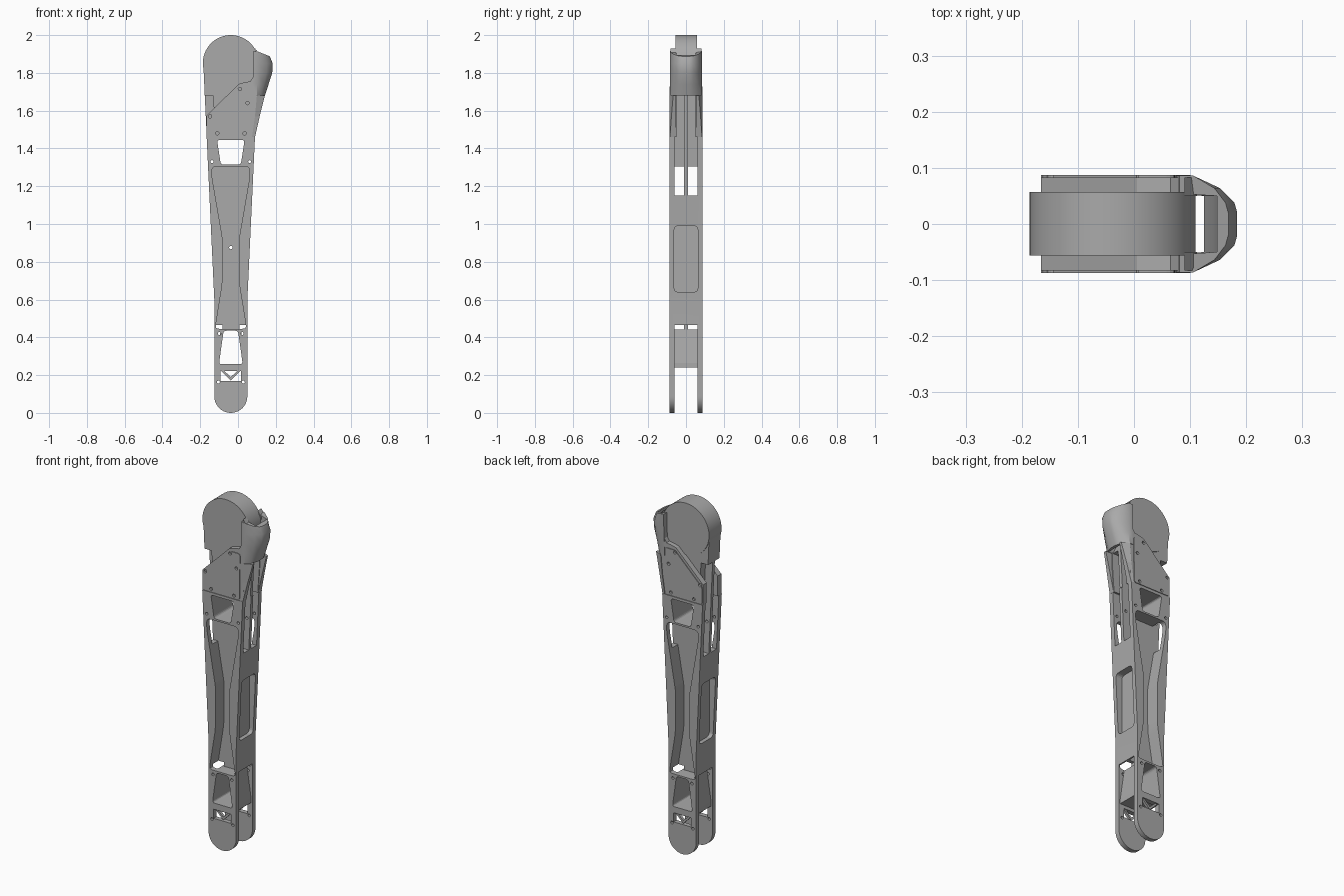
import bpy, bmesh, math
from mathutils import Vector

if "Cube" in bpy.data.objects:
    bpy.data.objects.remove(bpy.data.objects["Cube"], do_unlink=True)

grey = bpy.data.materials.new("metal_grey")
grey.use_nodes = True
grey.diffuse_color = (0.4, 0.4, 0.4, 1)
grey.node_tree.nodes["Principled BSDF"].inputs["Base Color"].default_value = (0.4, 0.4, 0.4, 1)

CX = -0.038          # centre line of the leg
TOP = 1.46           # top of the tapered beam


def loft(name, rings):
    """Closed solid through rings with equal point counts."""
    bm = bmesh.new()
    rows = [[bm.verts.new(p) for p in ring] for ring in rings]
    n = len(rows[0])
    for a, b in zip(rows, rows[1:]):
        for i in range(n):
            j = (i + 1) % n
            bm.faces.new((a[i], a[j], b[j], b[i]))
    bm.faces.new(rows[0])
    bm.faces.new(rows[-1])
    bmesh.ops.recalc_face_normals(bm, faces=bm.faces)
    mesh = bpy.data.meshes.new(name)
    bm.to_mesh(mesh)
    bm.free()
    mesh.materials.append(grey)
    obj = bpy.data.objects.new(name, mesh)
    bpy.context.collection.objects.link(obj)
    return obj


def prism(name, pts, y0, y1):
    """Front outline (x, z) extruded along y."""
    return loft(name, [[(x, y, z) for x, z in pts] for y in (y0, y1)])


def box(name, x0, x1, y0, y1, z0, z1):
    return prism(name, [(x0, z0), (x1, z0), (x1, z1), (x0, z1)], y0, y1)


def sym(rows):
    """Outline mirrored about the centre line from (half width, z) rows."""
    return [(CX + w, z) for w, z in rows] + [(CX - w, z) for w, z in reversed(rows)]


def rounded(pts, r, steps=4):
    """Round every corner of an outline."""
    out = []
    for i, p in enumerate(pts):
        p, a, b = Vector(p), Vector(pts[i - 1]), Vector(pts[(i + 1) % len(pts)])
        a = p + (a - p).normalized() * min(r, (a - p).length * 0.45)
        b = p + (b - p).normalized() * min(r, (b - p).length * 0.45)
        for k in range(steps + 1):
            t = k / steps
            out.append(tuple(a * (1 - t) ** 2 + p * 2 * t * (1 - t) + b * t * t))
    return out


def disc(name, x, z, r, y0, y1, n=12):
    turn = [2 * math.pi * i / n for i in range(n)]
    return prism(name, [(x + r * math.cos(t), z + r * math.sin(t)) for t in turn], y0, y1)


def cut(obj, cutters):
    for c in cutters:
        m = obj.modifiers.new("cut", "BOOLEAN")
        m.operation, m.solver, m.object = "DIFFERENCE", "EXACT", c
        c.hide_render = True
        c.hide_viewport = True
        c.display_type = "WIRE"


def half_width(z):
    return 0.0875 + 0.047 * max(0, z - 0.6)


# Beam outline: round foot, parallel shank, widening top
arc = [(0.0875 * math.sin(t), 0.0875 - 0.0875 * math.cos(t))
       for t in [math.pi / 2 * k / 10 for k in range(1, 11)]]
beam = prism("leg_beam", sym([(0.001, 0)] + arc + [(0.0875, 0.6), (half_width(TOP), TOP)]), -0.087, 0.087)

cutters = [box("foot_gap_cutter", -0.3, 0.3, -0.06, 0.06, -0.1, 0.465)]
pocket = rounded(sym([(0.08, 0.445), (0.079, 0.47), (0.045, 0.68), (0.043, 0.92), (0.1, 1.25), (0.1, 1.305)]), 0.025)
grooves = []
for s in (-1, 1):
    cutters.append(prism("web_pocket_cutter", pocket, s * 0.01, s * 0.2))
    # Long slots either side of the web, on both narrow faces
    for t in (-1, 1):
        rows = [(half_width(1.15) - 0.045, 1.15), (0.3, 1.15), (0.3, 1.68), (half_width(1.68) - 0.045, 1.68)]
        grooves.append(prism("edge_slot_cutter", [(CX + s * w, z) for w, z in rows], t * 0.01, t * 0.06))
    # Recessed panel on each narrow face
    panel = rounded([(-0.063, 0.64), (0.063, 0.64), (0.063, 0.99), (-0.063, 0.99)], 0.025)
    cutters.append(loft("side_panel_cutter", [[(CX + s * w, y, z) for y, z in panel] for w in (0.066, 0.3)]))

upper_window = rounded(sym([(0.053, 1.315), (0.073, 1.445)]), 0.015)
lower_window = rounded(sym([(0.063, 0.258), (0.038, 0.435)]), 0.015)
foot_window = sym([(0.055, 0.17), (0.055, 0.222)])
cutters += [prism("window_cutter", w, -0.2, 0.2) for w in (upper_window, lower_window, foot_window)]
for w, z in [(0.1, 1.33), (0.06, 0.42), (0.066, 0.163)]:
    for s in (-1, 1):
        cutters.append(disc("screw_hole_cutter", CX + s * w, z, 0.008, -0.2, 0.2))
cutters.append(disc("centre_hole_cutter", CX, 0.875, 0.009, -0.2, 0.2))
cut(beam, cutters + grooves)

# Web tail and the tapered tube that joins the two foot plates
box("web_tail", CX - 0.045, CX + 0.045, -0.01, 0.01, 0.435, 0.47)
tube = prism("foot_spacer_tube", sym([(0.079, 0.24), (0.079, 0.265), (0.053, 0.442)]), -0.0605, 0.0605)
cut(tube, [prism("tube_window_cutter", lower_window, -0.2, 0.2)])

# Hip drum
drum = disc("hip_drum", CX, 1.852, 0.148, -0.056, 0.057, 72)

# Core between the hip plates, reaching up behind the drum
core = prism("hip_core", [(-0.165, TOP - 0.005), (0.085, TOP - 0.005), (0.097, 1.68), (0.06, 1.76),
                          (CX, 1.8), (-0.13, 1.86), (-0.184, 1.86), (-0.176, 1.68)], -0.052, 0.052)
cut(core, grooves)

plate = [(-0.166, TOP), (0.09, TOP), (0.1, 1.6), (0.105, 1.8), (0.112, 1.9), (0.09, 1.93), (0.108, 1.89),
         (0.086, 1.855), (0.08, 1.78), (0.065, 1.755), (0.035, 1.75), (0.005, 1.742), (-0.166, 1.575)]
cover = rounded([(-0.163, TOP + 0.004), (0.07, TOP + 0.004), (0.073, 1.728), (0.01, 1.728), (-0.163, 1.558)], 0.015)
for s, side in ((-1, "front"), (1, "back")):
    hip = prism(side + "_hip_plate", plate, s * 0.05, s * 0.083)
    lid = prism(side + "_cover_plate", cover, s * 0.082, s * 0.087)
    holes = [disc("cover_hole_cutter", x, z, 0.009, s * 0.075, s * 0.1)
             for x, z in [(-0.148, 1.57), (0.05, 1.64), (-0.11, 1.48), (0.035, 1.48), (0.01, 1.715)]]
    cut(hip, holes)
    cut(lid, holes)
    # Slanted cheek running from the beam up into the guard
    loft(side + "_guard_cheek", [[(x0, s * 0.087, z), (x1, s * y1, z), (x1, s * 0.054, z), (x0, s * 0.054, z)]
                                 for z, x0, x1, y1 in [(TOP, 0.074, 0.09, 0.085), (1.57, 0.09, 0.115, 0.077),
                                                       (1.68, 0.1, 0.142, 0.068)]])
    # Little V brace in the foot window
    prism(side + "_foot_brace", [(CX, 0.172), (CX + 0.05, 0.222), (CX + 0.035, 0.222), (CX, 0.19),
                                 (CX - 0.035, 0.222), (CX - 0.05, 0.222)], s * 0.065, s * 0.08)


# Curved guard wrapping the drum: U sections, the last one sloping down outwards
def guard_ring(z, x0, x1, inner, slope=0.0):
    outer = [(x0 - 0.025, 0.086), (x0, 0.086), (x0 + (x1 - x0) * 0.6, 0.064), (x1 - 0.005, 0.038), (x1, 0.02)]
    inside = [(inner, 0.05), (x0 - 0.025, 0.054)]
    half = outer + [(x, -y) for x, y in reversed(outer)]
    ring = half + [(x, -y) for x, y in reversed(inside)] + inside
    return [(x, y, z - slope * max(0, x - 0.1)) for x, y in ring]


guard = loft("hip_guard", [guard_ring(1.68, 0.1, 0.142, 0.125), guard_ring(1.74, 0.102, 0.162, 0.14),
                           guard_ring(1.8, 0.104, 0.181, 0.148), guard_ring(1.85, 0.106, 0.184, 0.149),
                           guard_ring(1.915, 0.106, 0.168, 0.148, 0.4)])

# Smooth the rounded parts, keeping creases sharp
bpy.context.view_layer.update()
bpy.ops.object.select_all(action="DESELECT")
for obj in (drum, guard, beam):
    obj.select_set(True)
bpy.context.view_layer.objects.active = drum
bpy.ops.object.shade_smooth_by_angle(angle=math.radians(30))
